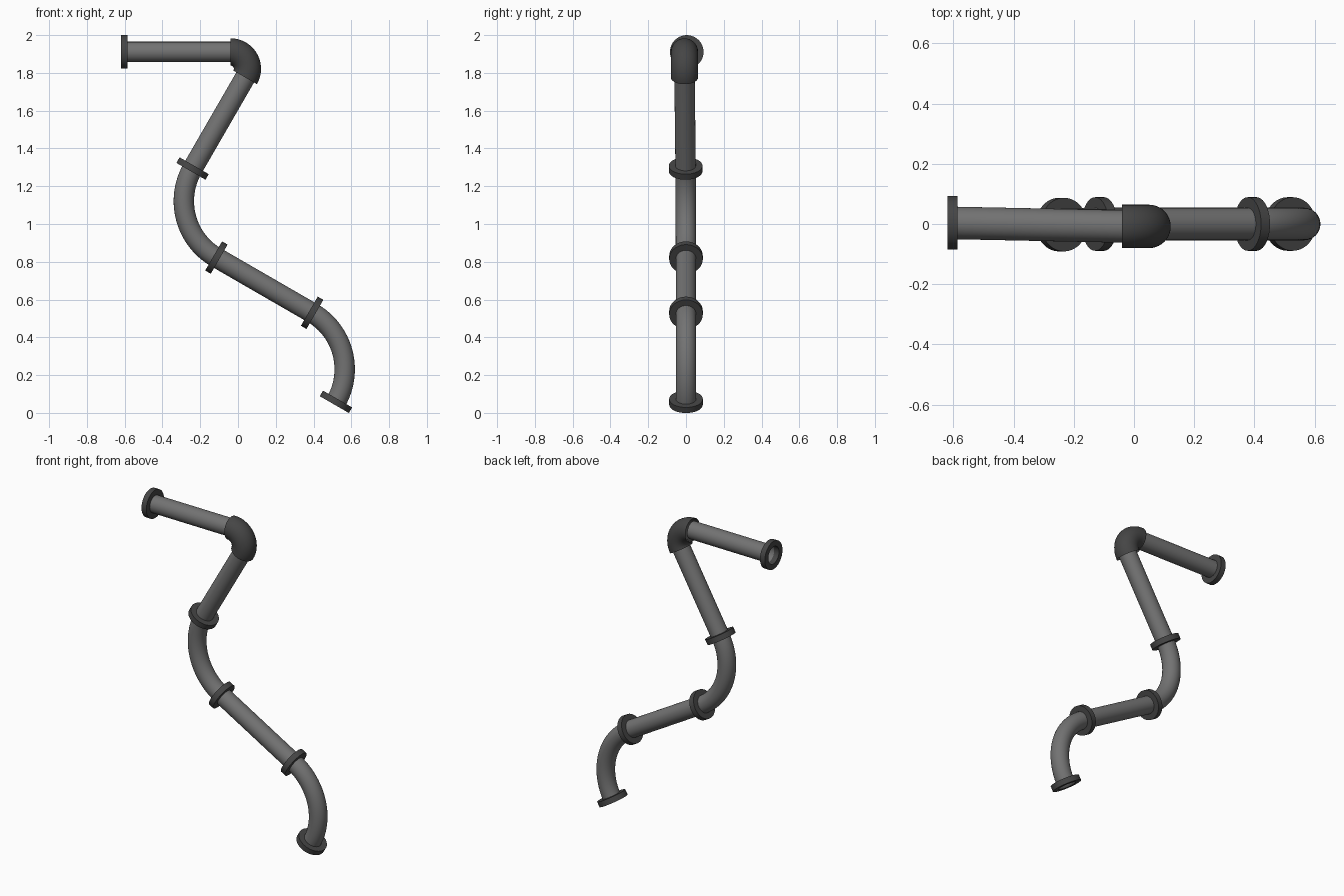
import bpy, bmesh
from math import sin, cos, pi, radians
from mathutils import Vector

if "Cube" in bpy.data.objects:
    bpy.data.objects.remove(bpy.data.objects["Cube"])

SIDES = 40
PIPE_R, ELBOW_R, FLANGE_R = 0.054, 0.072, 0.089
Y = Vector((0, 1, 0))


def material(name, v):
    m = bpy.data.materials.new(name)
    m.diffuse_color = (v, v, v, 1)
    m.use_nodes = True
    m.node_tree.nodes["Principled BSDF"].inputs["Base Color"].default_value = m.diffuse_color
    return m


PIPE = material("pipe_grey", 0.17)
DARK = material("fitting_grey", 0.06)


def heading(deg):
    return Vector((cos(radians(deg)), 0, sin(radians(deg))))


def loft(name, rings, mat, closed=False):
    """Skin circles given as (centre, direction, radius)."""
    bm = bmesh.new()
    loops = []
    for p, d, r in rings:
        u = Y.cross(d).normalized()
        loops.append([bm.verts.new(p + r * (cos(a) * u + sin(a) * Y))
                      for a in (2 * pi * j / SIDES for j in range(SIDES))])
    pairs = list(zip(loops, loops[1:]))
    if closed:
        pairs.append((loops[-1], loops[0]))
    for a, b in pairs:
        for j in range(SIDES):
            k = (j + 1) % SIDES
            bm.faces.new((a[j], a[k], b[k], b[j]))
    me = bpy.data.meshes.new(name)
    bm.to_mesh(me)
    bm.free()
    ob = bpy.data.objects.new(name, me)
    bpy.context.collection.objects.link(ob)
    me.materials.append(mat)
    bpy.ops.object.select_all(action='DESELECT')
    ob.select_set(True)
    bpy.context.view_layer.objects.active = ob
    bpy.ops.object.shade_smooth_by_angle(angle=radians(35))


def straight(name, p, deg, length, y_end, lead=0):
    """Straight pipe; lead pushes it into the elbow before p."""
    d = heading(deg)
    q = p + d * length
    q.y = y_end
    loft(name, [(p - d * lead, d, PIPE_R), (q, d, PIPE_R)], PIPE)
    return q


def bend(name, p, deg, turn, radius, r, y_end, mat, steps=24):
    """Circular bend in the xz plane; returns its end."""
    side = 1 if turn > 0 else -1
    centre = p + heading(deg + 90 * side) * radius
    rings = []
    for i in range(steps + 1):
        h = deg + turn * i / steps
        q = centre - heading(h + 90 * side) * radius
        q.y = p.y + (y_end - p.y) * i / steps
        rings.append((q, heading(h), r))
    loft(name, rings, mat)
    return rings[-1][0]


def flange(name, p, deg, back=0.017, front=0.017):
    d = heading(deg)
    a, b = p - d * back, p + d * front
    loft(name, [(a, d, PIPE_R), (a, d, FLANGE_R), (b, d, FLANGE_R), (b, d, PIPE_R)],
         DARK, closed=True)


# top pipe and end flange
p = Vector((-0.62, 0.004, 1.911))
flange("top_flange", p, 0, 0, 0.034)
p = straight("top_pipe", p, 0, 0.58, -0.008)

# wide elbow sleeve
p = bend("elbow", p, 0, -120, 0.09, ELBOW_R, -0.008, DARK)

# sloping pipe, then the two large bends joined by a straight pipe
p = straight("upper_pipe", p, -120, 0.557, -0.002, lead=0.03)
flange("upper_joint_flange", p, -120)
p = bend("upper_bend", p, -120, 90, 0.345, PIPE_R, 0, PIPE)
flange("middle_joint_flange", p, -30)
p = straight("lower_pipe", p, -30, 0.585, 0)
flange("lower_joint_flange", p, -30)
p = bend("lower_bend", p, -30, -90, 0.345, PIPE_R, 0, PIPE)
flange("bottom_flange", p, -120)
